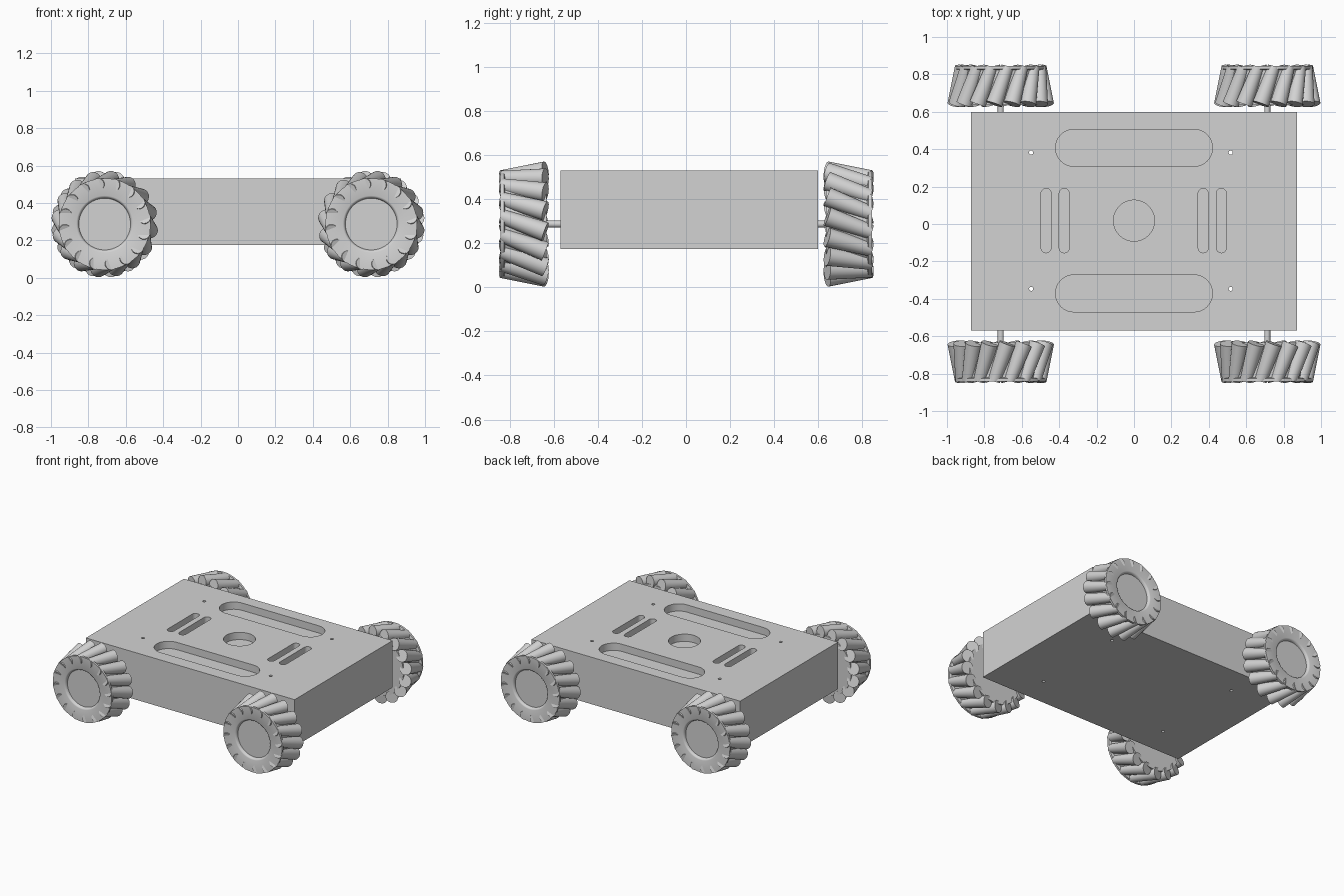
import bpy, bmesh, math
from mathutils import Vector, Matrix

cube = bpy.data.objects.get("Cube")
if cube:
    bpy.data.objects.remove(cube, do_unlink=True)

# One plain grey for every part
grey = bpy.data.materials.new("mid_grey")
grey.use_nodes = True
colour = (0.65, 0.65, 0.65, 1)
grey.diffuse_color = colour
grey.node_tree.nodes["Principled BSDF"].inputs["Base Color"].default_value = colour


def to_mesh(bm, name):
    bmesh.ops.recalc_face_normals(bm, faces=bm.faces)
    mesh = bpy.data.meshes.new(name)
    bm.to_mesh(mesh)
    bm.free()
    mesh.materials.append(grey)
    return mesh


def place(mesh, name, location=(0, 0, 0), turn=0):
    ob = bpy.data.objects.new(name, mesh)
    ob.location = location
    ob.rotation_euler.z = turn
    bpy.context.scene.collection.objects.link(ob)
    return ob


def smooth(ob, degrees=35):
    bpy.ops.object.select_all(action='DESELECT')
    ob.select_set(True)
    bpy.context.view_layer.objects.active = ob
    bpy.ops.object.shade_smooth_by_angle(angle=math.radians(degrees))


def rod(bm, start, end, r1, r2, segments=24):
    """Tapered rod between two points."""
    start, end = Vector(start), Vector(end)
    axis = end - start
    matrix = Matrix.Translation((start + end) / 2) @ axis.to_track_quat('Z', 'Y').to_matrix().to_4x4()
    bmesh.ops.create_cone(bm, cap_ends=True, segments=segments, radius1=r1,
                          radius2=r2, depth=axis.length, matrix=matrix)


def slot(bm, x, y, half_x, half_y, bottom, top, steps=16):
    """Upright prism with a rounded slot outline (a circle if both halves match)."""
    r = min(half_x, half_y)
    ends = [(half_x - r, half_y - r), (r - half_x, r - half_y)]
    first = 0 if half_y > half_x else -math.pi / 2
    outline = []
    for k, (ex, ey) in enumerate(ends):
        for i in range(steps + 1):
            a = first + math.pi * (k + i / steps)
            p = Vector((x + ex + r * math.cos(a), y + ey + r * math.sin(a), bottom))
            if not any((p - q).length < 1e-5 for q in outline):
                outline.append(p)
    face = bm.faces.new([bm.verts.new(p) for p in outline])
    ext = bmesh.ops.extrude_face_region(bm, geom=[face])
    verts = [v for v in ext["geom"] if isinstance(v, bmesh.types.BMVert)]
    bmesh.ops.translate(bm, verts=verts, vec=(0, 0, top - bottom))


# Chassis block
BOTTOM, TOP, POCKET = 0.175, 0.53, 0.055
bm = bmesh.new()
bmesh.ops.create_cube(bm, size=1, matrix=Matrix.Translation((0, 0.015, (BOTTOM + TOP) / 2))
                      @ Matrix.Diagonal((1.745, 1.17, TOP - BOTTOM, 1)))
chassis = place(to_mesh(bm, "chassis"), "chassis")

# Pockets and screw holes cut into the chassis
bm = bmesh.new()
floor, above = TOP - POCKET, TOP + 0.1
slot(bm, 0, 0.018, 0.11, 0.11, floor, above)
for y in (0.407, -0.371):
    slot(bm, 0, y, 0.42, 0.099, floor, above)
for x in (-0.47, -0.373, 0.37, 0.467):
    slot(bm, x, 0.018, 0.027, 0.172, floor, above)
for x in (-0.55, 0.517):
    for y in (0.382, -0.347):
        slot(bm, x, y, 0.011, 0.011, BOTTOM - 0.1, above, 8)
cutter = place(to_mesh(bm, "pocket_cutter"), "pocket_cutter")
cutter.hide_render = True
cut = chassis.modifiers.new("pockets", 'BOOLEAN')
cut.operation, cut.solver, cut.object = 'DIFFERENCE', 'EXACT', cutter
bpy.context.view_layer.objects.active = chassis
bpy.ops.object.modifier_apply(modifier=cut.name)
bpy.data.objects.remove(cutter, do_unlink=True)
smooth(chassis)

# Wheel hub: lathed about y, inner face at y = 0, outer face dished
bm = bmesh.new()
profile = [(0, 0.008), (0.225, 0.008), (0.225, 0.195), (0.245, 0.2), (0.245, 0.216),
           (0.152, 0.216), (0.145, 0.213), (0.14, 0.205), (0.138, 0.195), (0, 0.195)]
verts = [bm.verts.new((r, y, 0)) for r, y in profile]
edges = [bm.edges.new(pair) for pair in zip(verts, verts[1:])]
bmesh.ops.spin(bm, geom=verts + edges, cent=(0, 0, 0), axis=(0, 1, 0),
               angle=math.tau, steps=64, use_merge=True)
bmesh.ops.remove_doubles(bm, verts=bm.verts, dist=1e-5)

# Slanted tapered rollers around the hub
ROLLERS = 16
for i in range(ROLLERS):
    a = math.tau * i / ROLLERS
    out = Vector((math.sin(a), 0, math.cos(a)))
    along = Vector((math.cos(a), 0, -math.sin(a)))
    rod(bm, out * 0.24 - along * 0.035 + Vector((0, 0.013, 0)),
        out * 0.212 + along * 0.035 + Vector((0, 0.212, 0)), 0.0445, 0.033)
wheel_mesh = to_mesh(bm, "wheel")

# Axle stub, running from the chassis into the hub
bm = bmesh.new()
rod(bm, (0, -0.08, 0), (0, 0.05, 0), 0.016, 0.016)
axle_mesh = to_mesh(bm, "axle")

# Four wheels; the front pair is the back pair turned half round
AXLE_X, AXLE_Z = 0.7125, 0.2875
for end, y, turn in (("back", 0.628, 0), ("front", -0.626, math.pi)):
    for side, x in (("left", AXLE_X), ("right", -AXLE_X)):
        for part, mesh in (("wheel", wheel_mesh), ("axle", axle_mesh)):
            ob = place(mesh, f"{end}_{side}_{part}", (x, y, AXLE_Z), turn)
            if (end, side) == ("back", "left"):
                smooth(ob)
